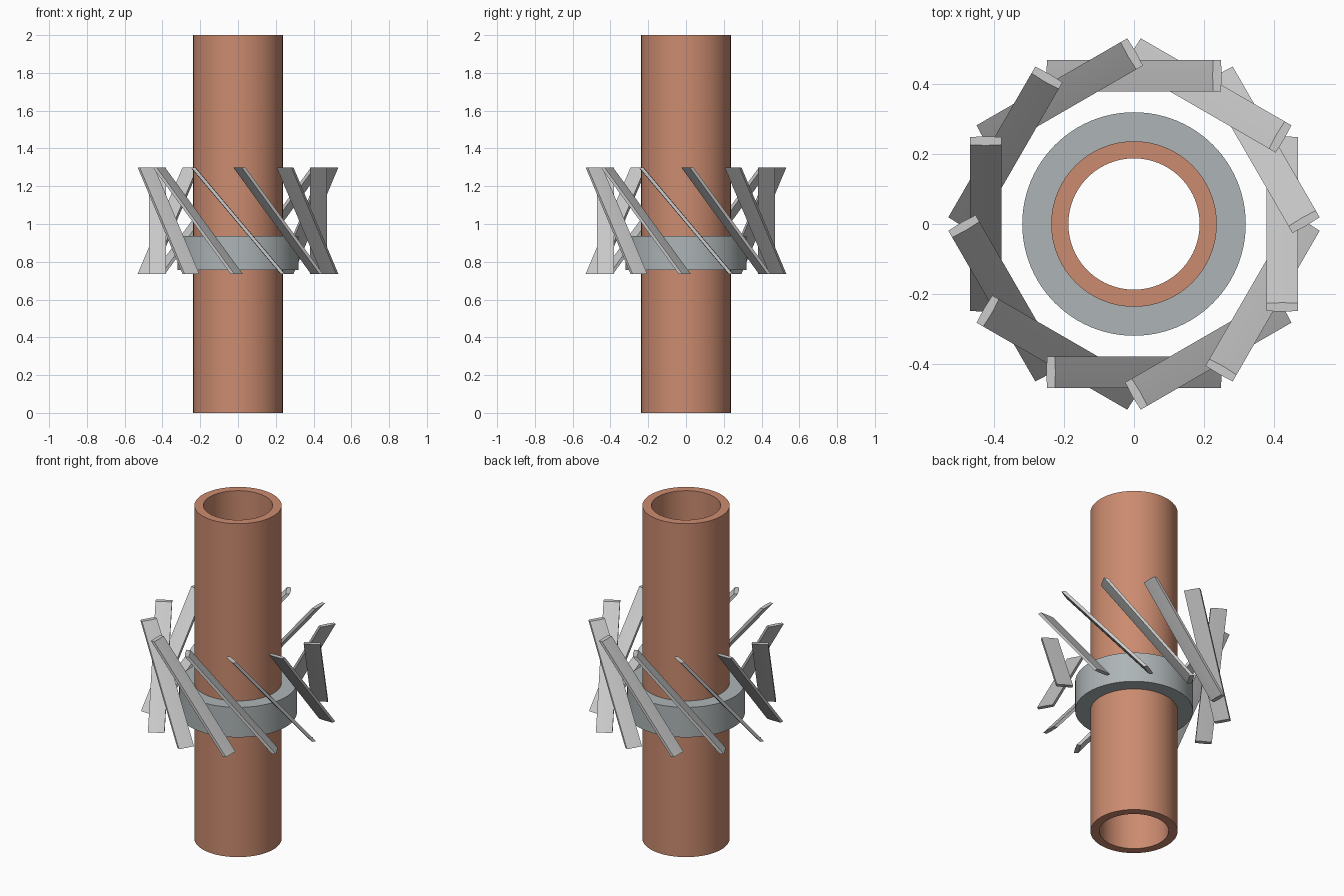
import bpy, bmesh, math
from mathutils import Matrix

if "Cube" in bpy.data.objects:
    bpy.data.objects.remove(bpy.data.objects["Cube"])


def material(name, rgb):
    m = bpy.data.materials.new(name)
    m.diffuse_color = (*rgb, 1)
    m.use_nodes = True
    m.node_tree.nodes["Principled BSDF"].inputs["Base Color"].default_value = m.diffuse_color
    return m


def finish(name, bm, mat=None):
    bmesh.ops.recalc_face_normals(bm, faces=bm.faces)
    me = bpy.data.meshes.new(name)
    bm.to_mesh(me)
    bm.free()
    ob = bpy.data.objects.new(name, me)
    bpy.context.collection.objects.link(ob)
    if mat:
        me.materials.append(mat)
    bpy.context.view_layer.objects.active = ob
    ob.select_set(True)
    bpy.ops.object.shade_smooth_by_angle(angle=math.radians(30))
    ob.select_set(False)
    return ob


def tube(name, r_in, r_out, z0, z1, mat, n=96):
    bm = bmesh.new()
    profile = [(r_in, z0), (r_out, z0), (r_out, z1), (r_in, z1)]
    rings = [[bm.verts.new((r * math.cos(2 * math.pi * i / n),
                            r * math.sin(2 * math.pi * i / n), z))
              for r, z in profile] for i in range(n)]
    for i in range(n):
        a, b = rings[i], rings[(i + 1) % n]
        for k in range(4):
            j = (k + 1) % 4
            bm.faces.new((a[k], b[k], b[j], a[j]))
    return finish(name, bm, mat)


def blade(name, angle):
    # Slanted slat with level ends and a faint ridge along both broad faces
    section = [(-0.011, -0.47), (-0.013, -0.425), (-0.011, -0.38),
               (0.011, -0.38), (0.013, -0.425), (0.011, -0.47)]
    bm = bmesh.new()
    low = [bm.verts.new((0.238 + x, y, 0.735)) for x, y in section]
    top = [bm.verts.new((-0.238 + x, y, 1.30)) for x, y in section]
    bm.faces.new(low)
    bm.faces.new(top)
    for k in range(6):
        j = (k + 1) % 6
        bm.faces.new((low[k], low[j], top[j], top[k]))
    bm.transform(Matrix.Rotation(angle, 4, 'Z'))
    return finish(name, bm)


# Hollow central column
tube("column", 0.188, 0.237, 0, 2, material("terracotta", (0.6, 0.26, 0.16)))

# Collar around the column
tube("collar", 0.237, 0.32, 0.757, 0.937, material("blue_grey", (0.42, 0.46, 0.47)))

# Circle of twelve slanted blades
for i in range(12):
    blade(f"blade_{i + 1}", i * math.pi / 6)
